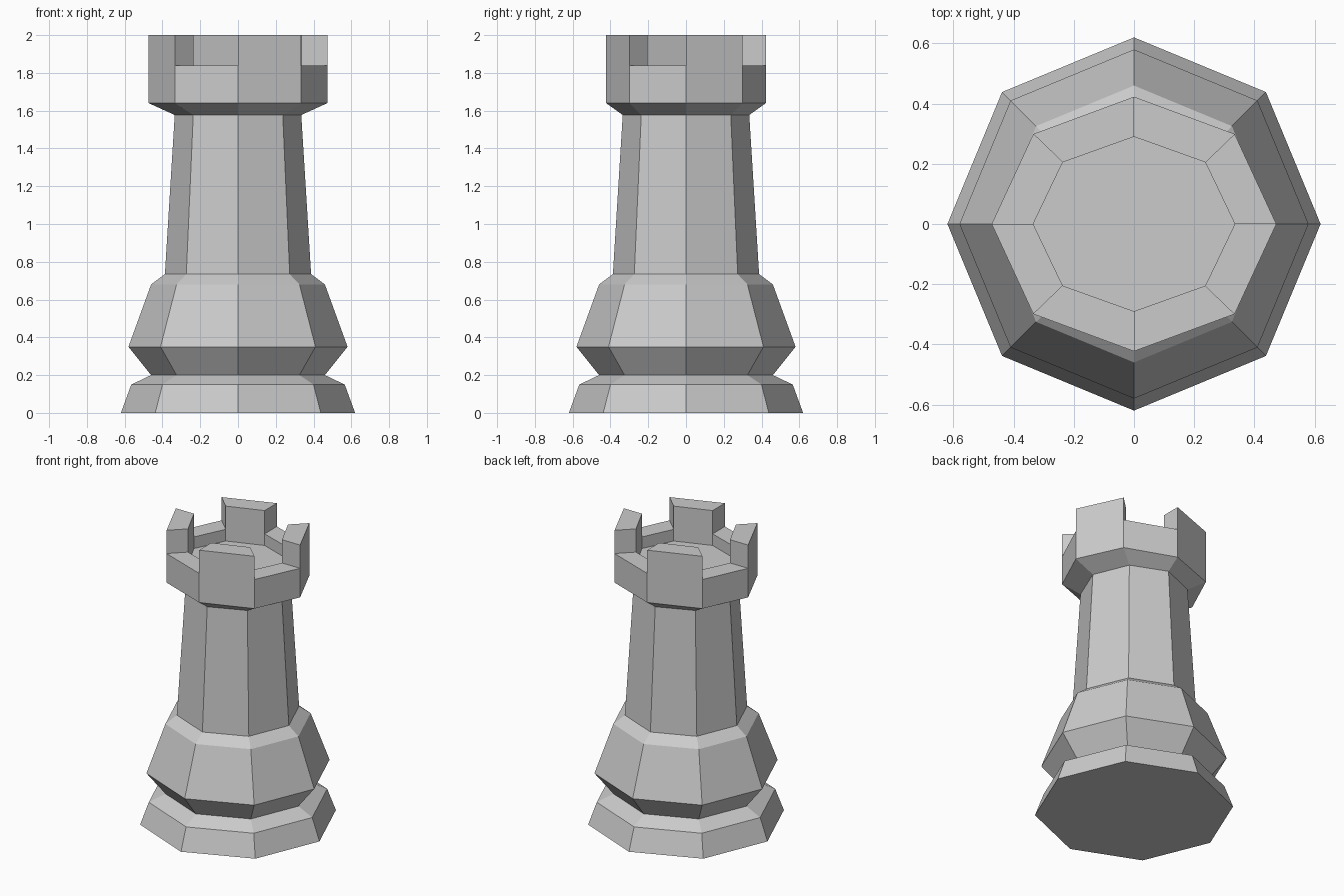
import bpy, bmesh
from math import cos, sin, pi

if "Cube" in bpy.data.objects:
    bpy.data.objects.remove(bpy.data.objects["Cube"])

SIDES = 8

# Profile rings from the foot up to the sunken floor: (x radius, y radius, z)
PROFILE = [
    (0.62, 0.62, 0.0), (0.565, 0.565, 0.15),    # foot
    (0.46, 0.46, 0.20), (0.58, 0.58, 0.35),     # groove
    (0.46, 0.46, 0.68), (0.387, 0.387, 0.735),  # skirt and shoulder
    (0.335, 0.335, 1.577),                      # shaft
    (0.473, 0.423, 1.64), (0.473, 0.423, 1.84), # crown wall
    (0.335, 0.29, 1.84), (0.335, 0.29, 1.76),   # rim and recess
]
RIM = 8          # the band after this ring is the top of the crown wall
MERLON = 0.16    # merlon height above the rim

bm = bmesh.new()


def ring(rx, ry, z):
    return [bm.verts.new((rx * cos(2 * pi * i / SIDES), ry * sin(2 * pi * i / SIDES), z))
            for i in range(SIDES)]


rings = [ring(*p) for p in PROFILE]

# Walls between consecutive rings, keeping the rim faces for the merlons
rim_faces = []
for k, (low, high) in enumerate(zip(rings, rings[1:])):
    for i in range(SIDES):
        j = (i + 1) % SIDES
        face = bm.faces.new((low[i], low[j], high[j], high[i]))
        if k == RIM:
            rim_faces.append(face)

# Underside and recessed floor
bm.faces.new(rings[0][::-1])
bm.faces.new(rings[-1])

# Merlons on every second side
raised = bmesh.ops.extrude_discrete_faces(bm, faces=rim_faces[::2])["faces"]
top_verts = list({v for f in raised for v in f.verts})
bmesh.ops.translate(bm, verts=top_verts, vec=(0, 0, MERLON))

bmesh.ops.recalc_face_normals(bm, faces=bm.faces)
mesh = bpy.data.meshes.new("castle_tower")
bm.to_mesh(mesh)
bm.free()
bpy.context.collection.objects.link(bpy.data.objects.new("castle_tower", mesh))
